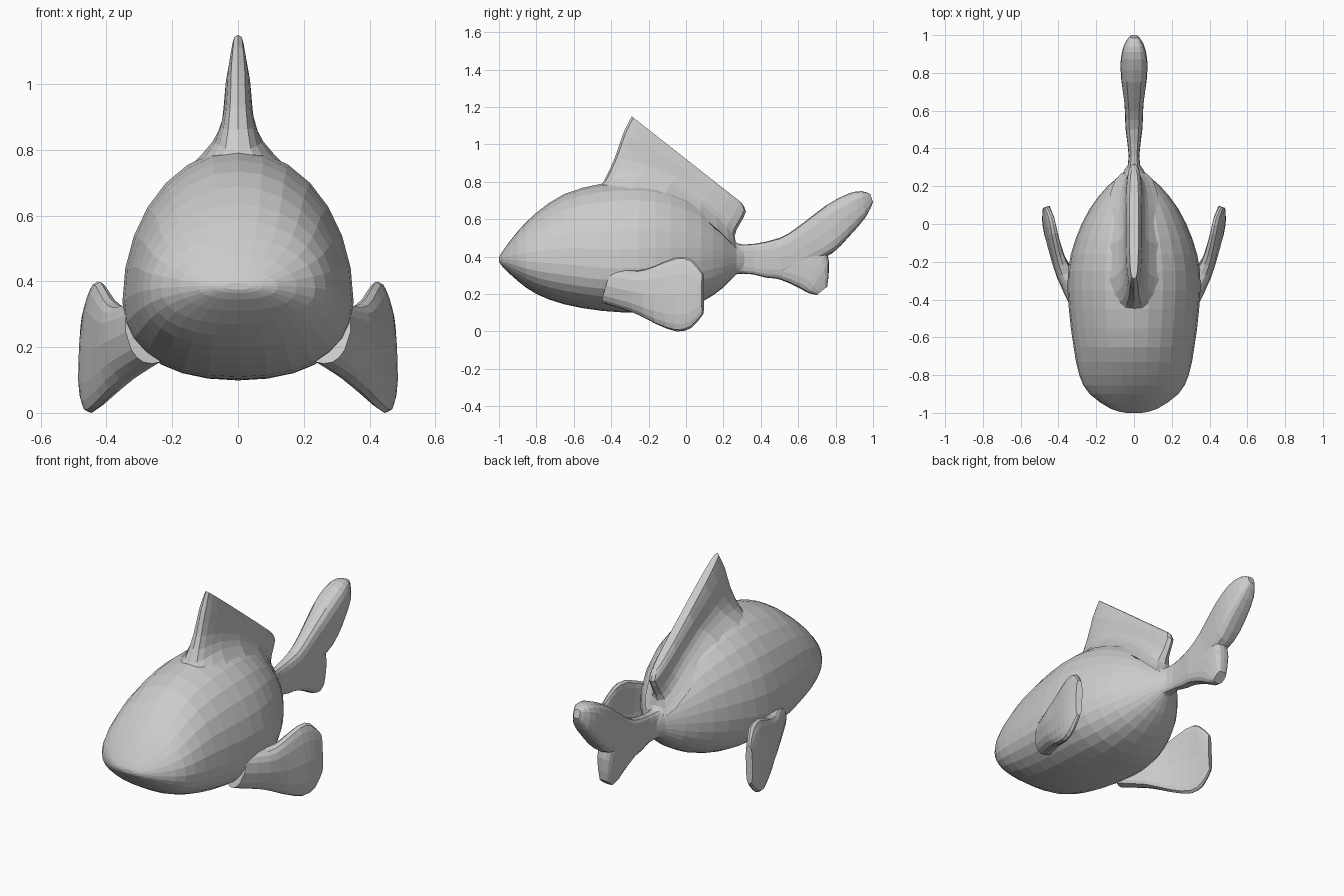
import bpy, bmesh, math
from mathutils import Vector


def refine(rows, steps):
    """Catmull-Rom interpolation through rows of numbers."""
    out = []
    for i in range(len(rows) - 1):
        p0, p1 = rows[max(i - 1, 0)], rows[i]
        p2, p3 = rows[i + 1], rows[min(i + 2, len(rows) - 1)]
        for s in range(steps):
            t = s / steps
            out.append([0.5 * (2 * b + (c - a) * t + (2 * a - 5 * b + 4 * c - d) * t * t
                               + (3 * b - a - 3 * c + d) * t ** 3)
                        for a, b, c, d in zip(p0, p1, p2, p3)])
    out.append(list(rows[-1]))
    return out


def skin(name, rings):
    """Bridge equal-sized rings into a closed surface."""
    bm = bmesh.new()
    loops = [[bm.verts.new(p) for p in ring] for ring in rings]
    n = len(loops[0])
    for a, b in zip(loops, loops[1:]):
        for i in range(n):
            j = (i + 1) % n
            bm.faces.new((a[i], a[j], b[j], b[i]))
    bm.faces.new(loops[0])
    bm.faces.new(loops[-1])
    bmesh.ops.recalc_face_normals(bm, faces=bm.faces)
    me = bpy.data.meshes.new(name)
    bm.to_mesh(me)
    bm.free()
    ob = bpy.data.objects.new(name, me)
    bpy.context.collection.objects.link(ob)
    return ob


def power(v, e):
    return math.copysign(abs(v) ** (2 / e), v)


def blade(name, rows, normal, bow, mirror=1, sides=16, exp=3.2, steps=2):
    """Fin: each row is point A, point B, half thickness, bow amount."""
    rings = []
    for r in refine(rows, steps):
        a, b = Vector(r[0:3]), Vector(r[3:6])
        ring = []
        for k in range(sides):
            t = 2 * math.pi * k / sides
            u, v = power(math.cos(t), exp), power(math.sin(t), exp)
            p = (a + b) / 2 + (b - a) / 2 * u + normal * r[6] * v + bow * r[7] * (1 - u * u)
            ring.append((p.x * mirror, p.y, p.z))
        rings.append(ring)
    return skin(name, rings)


# Body: y, bottom z, widest z, top z, half width
stations = [
    (-1.00, 0.375, 0.385, 0.395, 0.04), (-0.98, 0.345, 0.385, 0.43, 0.12),
    (-0.90, 0.27, 0.38, 0.535, 0.235), (-0.80, 0.20, 0.37, 0.635, 0.29),
    (-0.65, 0.145, 0.36, 0.735, 0.32), (-0.45, 0.11, 0.34, 0.79, 0.345),
    (-0.25, 0.10, 0.34, 0.80, 0.35), (-0.08, 0.105, 0.36, 0.765, 0.31),
    (0.08, 0.155, 0.38, 0.68, 0.235), (0.20, 0.235, 0.39, 0.56, 0.14),
    (0.27, 0.305, 0.39, 0.475, 0.06), (0.34, 0.32, 0.39, 0.455, 0.02)]
rings = []
for y, lo, mid, hi, w in refine(stations, 2):
    ring = []
    for k in range(28):
        t = 2 * math.pi * k / 28
        c, s = math.cos(t), math.sin(t)
        if s >= 0:
            ring.append((w * c, y, mid + (hi - mid) * s))
        else:
            ring.append((w * power(c, 2.3), y, mid + (mid - lo) * power(s, 2.3)))
    rings.append(ring)
skin("body", rings)

X, Z = Vector((1, 0, 0)), Vector((0, 0, 1))

# Dorsal fin, flared into the back
blade("dorsal_fin", [
    (0, -0.50, 0.72, 0, 0.28, 0.43, 0.14, 0.15),
    (0, -0.44, 0.80, 0, 0.26, 0.51, 0.08, 0.13),
    (0, -0.38, 0.93, 0, 0.285, 0.57, 0.05, 0.07),
    (0, -0.335, 1.06, 0, 0.32, 0.64, 0.042, 0.02),
    (0, -0.29, 1.15, 0, 0.295, 0.69, 0.024, 0.0)], X, Z, sides=20)

# Tail stem with the upper lobe
blade("tail_upper_lobe", [
    (0, 0.20, 0.48, 0, 0.20, 0.30, 0.08, 0),
    (0, 0.27, 0.468, 0, 0.27, 0.308, 0.045, 0),
    (0, 0.36, 0.468, 0, 0.36, 0.305, 0.028, 0),
    (0, 0.50, 0.50, 0, 0.51, 0.28, 0.045, 0),
    (0, 0.60, 0.56, 0, 0.67, 0.36, 0.05, 0),
    (0, 0.75, 0.675, 0, 0.785, 0.42, 0.068, 0),
    (0, 0.87, 0.738, 0, 0.87, 0.505, 0.07, 0),
    (0, 0.94, 0.75, 0, 0.96, 0.61, 0.052, 0),
    (0, 0.985, 0.735, 0, 1.0, 0.69, 0.02, 0)], X, Z)

# Tail lower lobe
blade("tail_lower_lobe", [
    (0, 0.40, 0.44, 0, 0.40, 0.30, 0.026, 0),
    (0, 0.54, 0.47, 0, 0.51, 0.275, 0.042, 0),
    (0, 0.72, 0.47, 0, 0.60, 0.235, 0.048, 0),
    (0, 0.765, 0.37, 0, 0.655, 0.205, 0.046, 0),
    (0, 0.755, 0.24, 0, 0.70, 0.195, 0.03, 0)], X, Z)

# Pectoral fins: paddles sweeping back and out
for side, m in (("right", 1), ("left", -1)):
    blade("pectoral_fin_" + side, [
        (0.29, -0.38, 0.34, 0.26, -0.44, 0.15, 0.05, 0.02),
        (0.355, -0.26, 0.325, 0.335, -0.28, 0.10, 0.045, 0.02),
        (0.39, -0.17, 0.35, 0.40, -0.16, 0.04, 0.034, 0.015),
        (0.418, -0.05, 0.398, 0.445, -0.05, 0.0, 0.028, 0.015),
        (0.435, 0.03, 0.385, 0.462, 0.03, 0.02, 0.025, 0.012),
        (0.462, 0.09, 0.31, 0.468, 0.09, 0.09, 0.018, 0.0)],
        Vector((0.93, -0.36, 0)), X, mirror=m)
